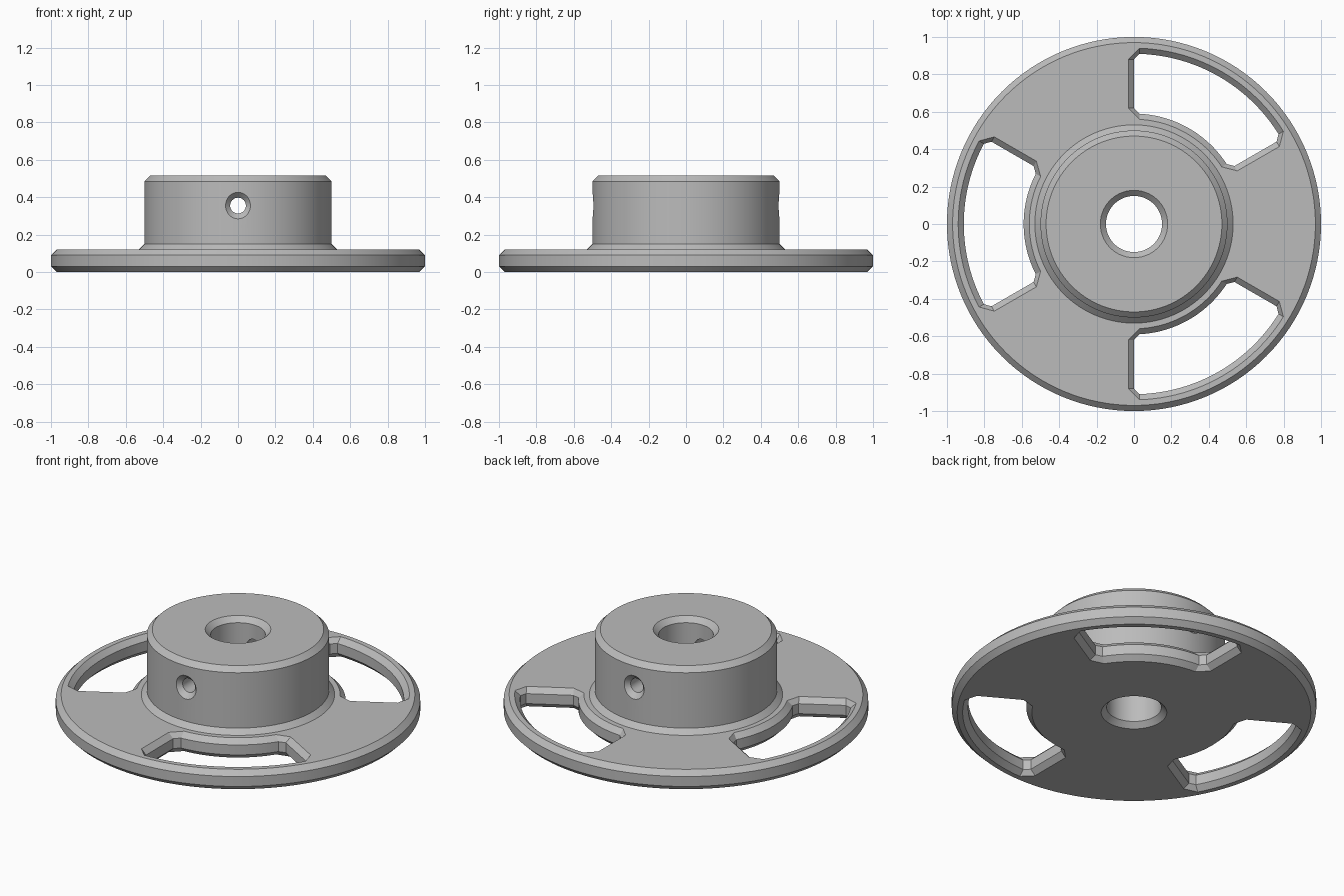
import bpy, bmesh
from math import sin, cos, asin, pi, radians
from mathutils import Matrix, Vector

cube = bpy.data.objects.get("Cube")
if cube:
    bpy.data.objects.remove(cube)

SEGMENTS = 128
CH = 0.03  # chamfer used on every edge

grey = bpy.data.materials.new("plain grey")
grey.use_nodes = True
COLOUR = (0.5, 0.5, 0.5, 1)
grey.diffuse_color = COLOUR
grey.node_tree.nodes["Principled BSDF"].inputs["Base Color"].default_value = COLOUR


def loft(name, rings, capped=True, closed=False):
    """Join rings of points into a solid; closed links the last ring to the first."""
    bm = bmesh.new()
    loops = [[bm.verts.new(p) for p in ring] for ring in rings]
    pairs = list(zip(loops, loops[1:]))
    if closed:
        pairs.append((loops[-1], loops[0]))
    for a, b in pairs:
        for i in range(len(a)):
            j = (i + 1) % len(a)
            bm.faces.new((a[i], a[j], b[j], b[i]))
    if capped:
        bm.faces.new(loops[0])
        bm.faces.new(loops[-1])
    bmesh.ops.recalc_face_normals(bm, faces=bm.faces)
    mesh = bpy.data.meshes.new(name)
    bm.to_mesh(mesh)
    bm.free()
    mesh.materials.append(grey)
    obj = bpy.data.objects.new(name, mesh)
    bpy.context.collection.objects.link(obj)
    return obj


def circle(r, z, n=SEGMENTS):
    return [(r * cos(2 * pi * i / n), r * sin(2 * pi * i / n), z) for i in range(n)]


# Flange, hub and bore as one turned profile (radius, height)
FLANGE, TOP, BORE, HUB = 0.12, 0.515, 0.15, 0.5
profile = [
    (BORE + CH, 0), (1 - CH, 0), (1, CH), (1, FLANGE - CH), (1 - CH, FLANGE),
    (HUB + CH, FLANGE), (HUB, FLANGE + CH), (HUB, TOP - CH), (HUB - CH, TOP),
    (BORE + CH, TOP), (BORE, TOP - CH), (BORE, CH),
]
wheel = loft("flanged_hub", [circle(r, z) for r, z in profile], capped=False, closed=True)


# Slot outline: two arcs joined by straight sides with clipped corners
def slot_outline(off, z, steps=24):
    half = radians(30)

    def arc(r):
        a = half - asin(CH / r)
        return [(r * cos(t), r * sin(t), z)
                for t in (-a + 2 * a * i / steps for i in range(steps + 1))]

    def side(s, sign):
        return Matrix.Rotation(sign * half, 3, 'Z') @ Vector((s, sign * off, z))

    outer, inner = 0.91, 0.59
    return (arc(outer + off) + [side(outer - CH, 1), side(inner + CH, 1)]
            + arc(inner - off)[::-1] + [side(inner + CH, -1), side(outer - CH, -1)])


cutters = []
levels = [(2 * CH, -CH), (0, CH), (0, FLANGE - CH), (2 * CH, FLANGE + CH)]
for k in range(3):
    cutter = loft("slot_cutter", [slot_outline(off, z) for off, z in levels])
    cutter.data.transform(Matrix.Rotation(radians(60 + 120 * k), 4, 'Z'))
    cutters.append(cutter)

# Countersunk cross hole through the front and back of the hub
hole = [(0.1, -HUB - CH), (0.042, CH - HUB), (0.042, HUB - CH), (0.1, HUB + CH)]
cross = loft("cross_hole_cutter", [circle(r, y, 48) for r, y in hole])
cross.data.transform(Matrix.Translation((0, 0, 0.355)) @ Matrix.Rotation(pi / 2, 4, 'X'))
cutters.append(cross)

# Cut the openings
bpy.context.view_layer.objects.active = wheel
for cutter in cutters:
    cutter.hide_render = True
    mod = wheel.modifiers.new("cut", 'BOOLEAN')
    mod.operation = 'DIFFERENCE'
    mod.solver = 'EXACT'
    mod.object = cutter
    bpy.ops.object.modifier_apply(modifier=mod.name)
    bpy.data.objects.remove(cutter)

# Smooth the round walls and keep the chamfers crisp
bpy.ops.object.select_all(action='DESELECT')
wheel.select_set(True)
bpy.ops.object.shade_smooth_by_angle(angle=radians(20))
